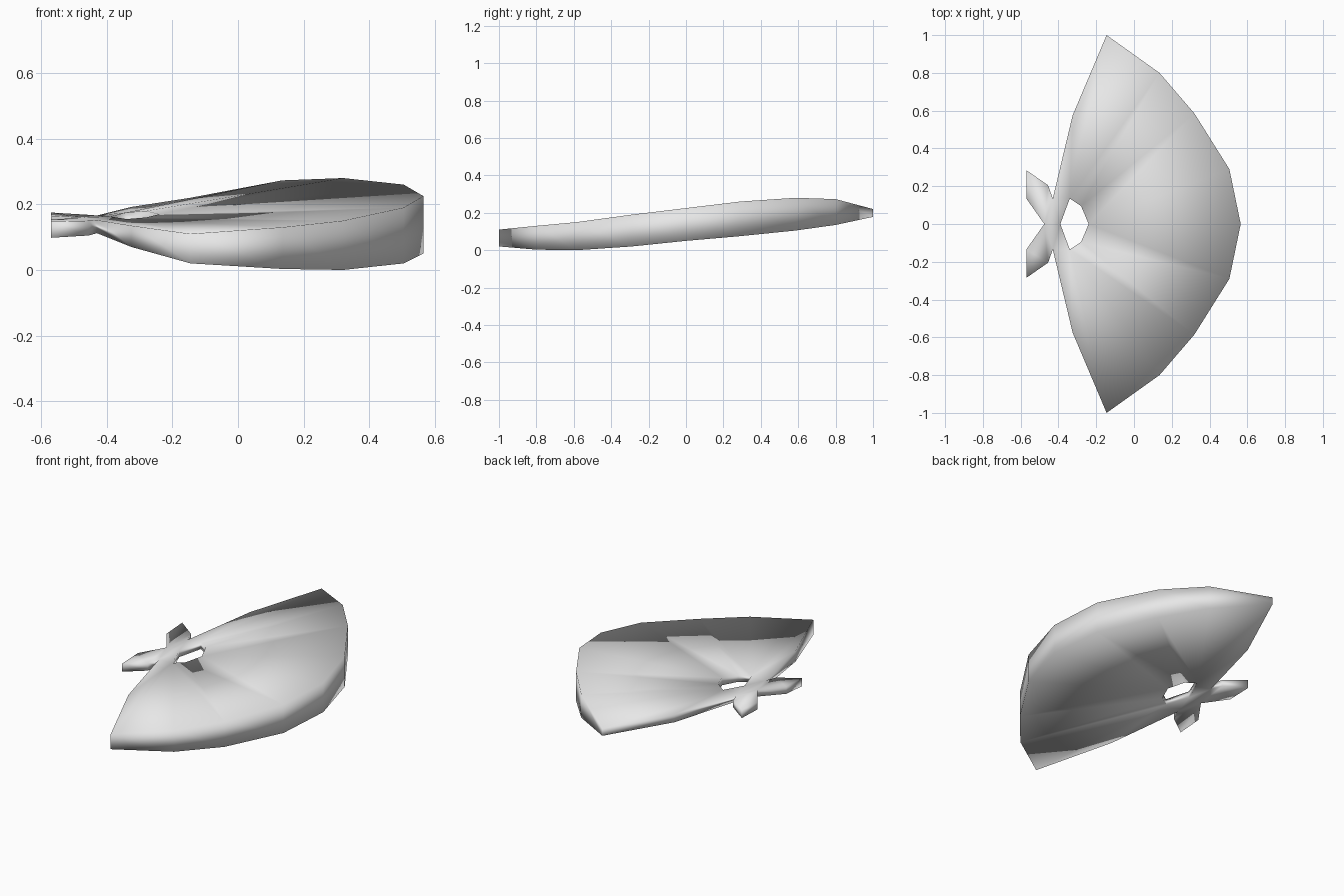
import bpy
import bmesh

if "Cube" in bpy.data.objects:
    bpy.data.objects.remove(bpy.data.objects["Cube"])

grey = bpy.data.materials.new("light_grey")
grey.diffuse_color = (0.8, 0.8, 0.8, 1)
grey.use_nodes = True
grey.node_tree.nodes["Principled BSDF"].inputs["Base Color"].default_value = grey.diffuse_color

# Plan points: x, |y|, bottom and top height on the front half, then on the back half
SIDE = {
    "hole_mid": (-0.28, 0.095, 0.12, 0.16, 0.135, 0.18),
    "hole_end": (-0.34, 0.135, 0.12, 0.155, 0.135, 0.175),
    "neck": (-0.43, 0.135, 0.112, 0.152, 0.13, 0.166),
    "flank": (-0.325, 0.575, 0.07, 0.135, 0.145, 0.192),
    "tip": (-0.145, 1.0, 0.02, 0.11, 0.178, 0.22),
    "rim_a": (0.135, 0.80, 0.003, 0.13, 0.135, 0.273),
    "rim_b": (0.32, 0.585, 0.0, 0.15, 0.105, 0.28),
    "rim_c": (0.505, 0.29, 0.02, 0.19, 0.075, 0.26),
    "tail_out": (-0.455, 0.205, 0.105, 0.15, 0.13, 0.168),
    "tail_tip": (-0.57, 0.285, 0.098, 0.147, 0.125, 0.175),
    "tail_in": (-0.57, 0.135, 0.11, 0.153, 0.12, 0.165),
}
# Points on the centre line: x, bottom, top
CENTRE = {
    "hole_front": (-0.24, 0.125, 0.17),
    "hole_back": (-0.39, 0.125, 0.163),
    "crotch": (-0.475, 0.12, 0.16),
    "rim_mid": (0.565, 0.05, 0.225),
}
# Panels of one half of the sheet
PANELS = [
    "hole_front rim_mid rim_c",
    "hole_front rim_c rim_b hole_mid",
    "hole_mid rim_b rim_a hole_end",
    "hole_end rim_a tip",
    "hole_end tip flank",
    "hole_end flank neck",
    "hole_back hole_end neck",
    "crotch hole_back neck",
    "crotch neck tail_out",
    "crotch tail_out tail_tip tail_in",
]

bm = bmesh.new()
verts = {}


def corner(name, side, layer):
    """Vertex of a named point; layer 0 is the underside, 1 the top."""
    key = (name, 0 if name in CENTRE else side, layer)
    if key not in verts:
        if name in CENTRE:
            p = CENTRE[name]
            co = (p[0], 0, p[1 + layer])
        else:
            p = SIDE[name]
            co = (p[0], side * p[1], p[(2 if side < 0 else 4) + layer])
        verts[key] = bm.verts.new(co)
    return verts[key]


# Top and underside sheets, mirrored front to back
border = {}
for side in (-1, 1):
    for panel in PANELS:
        names = panel.split()
        if side < 0:
            names.reverse()
        top = [corner(n, side, 1) for n in names]
        low = [corner(n, side, 0) for n in names]
        bm.faces.new(top)
        bm.faces.new(low[::-1])
        for i in range(len(names)):
            j = (i + 1) % len(names)
            edge = frozenset((top[i], top[j]))
            border.setdefault(edge, []).append((top[i], low[i], low[j], top[j]))

# Walls around the outline and the hole
for walls in border.values():
    if len(walls) == 1:
        bm.faces.new(walls[0])

bmesh.ops.recalc_face_normals(bm, faces=bm.faces)
for face in bm.faces:
    face.smooth = True
mesh = bpy.data.meshes.new("fan_fin")
bm.to_mesh(mesh)
bm.free()
mesh.materials.append(grey)
bpy.context.collection.objects.link(bpy.data.objects.new("fan_fin", mesh))
